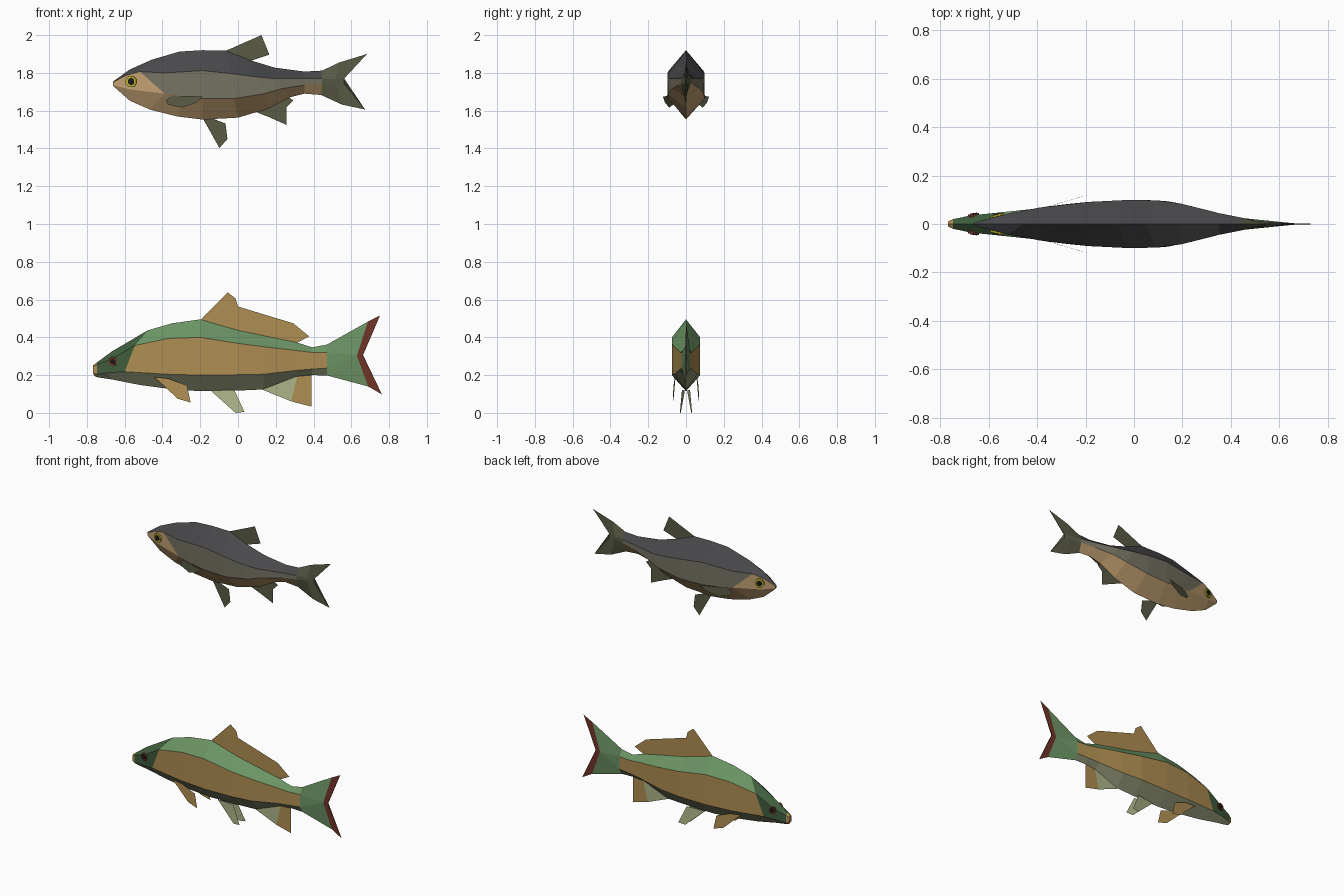
import bpy, math


def mat(name, r, g, b):
    m = bpy.data.materials.new(name)
    m.diffuse_color = (r, g, b, 1)
    return m


BROWN = mat("brown", .43, .27, .085)
GREEN = mat("green", .15, .30, .13)
DARK_GREEN = mat("dark_green", .05, .11, .045)
SAGE = mat("sage", .27, .29, .17)
PALE = mat("pale_sage", .42, .46, .25)
RED = mat("dark_red", .16, .035, .022)
SLATE = mat("slate", .065, .065, .07)
GREY = mat("warm_grey", .18, .17, .125)
TAN = mat("tan", .55, .36, .17)
OLIVE = mat("olive", .1, .105, .06)
YELLOW = mat("yellow", .5, .44, .03)
BLACK = mat("black", .01, .01, .01)


def make(name, verts, faces, mats):
    me = bpy.data.meshes.new(name)
    me.from_pydata(verts, [], faces)
    used = list(dict.fromkeys(mats))
    for m in used:
        me.materials.append(m)
    for p, m in zip(me.polygons, mats):
        p.material_index = used.index(m)
    ob = bpy.data.objects.new(name, me)
    bpy.context.collection.objects.link(ob)
    return ob


def interp(table, x):
    for (x0, w0), (x1, w1) in zip(table, table[1:]):
        if x <= x1:
            return w0 + (w1 - w0) * max(0, x - x0) / (x1 - x0)
    return table[-1][1]


def body(name, rows, widths, colour):
    # six-sided loft; each row gives x,z of ridge, upper side, lower side, keel
    verts, faces, mats = [], [], []
    for xt, zt, xa, za, xb, zb, xk, zk in rows:
        wa, wb = interp(widths, xa), interp(widths, xb)
        verts += [(xt, 0, zt), (xa, -wa, za), (xb, -wb, zb),
                  (xk, 0, zk), (xb, wb, zb), (xa, wa, za)]
    for s in range(len(rows) - 1):
        for k in range(6):
            a, b = s * 6 + k, s * 6 + (k + 1) % 6
            faces.append((a, b, b + 6, a + 6))
            mats.append(colour(s, min(k, 5 - k)))
    n = len(verts)
    faces += [tuple(range(5, -1, -1)), tuple(range(n - 6, n))]
    mats += [mats[0], mats[-1]]
    return make(name, verts, faces, mats)


def fin(name, pts, m, y0=0, y1=0):
    # flat blade; paired fins splay from y0 at the root to y1 at the tip
    far = max(math.dist(p, pts[0]) for p in pts)
    for side, s in (("right", -1), ("left", 1)) if y1 else (("", 0),):
        verts = [(x, s * (y0 + (y1 - y0) * math.dist((x, z), pts[0]) / far), z)
                 for x, z in pts]
        make(f"{name}_{side}".rstrip("_"), verts, [tuple(range(len(pts)))], [m])


def eye(name, x, y, z, r, ring, pupil, yaw):
    for s in (-1, 1):
        for part, rad, d, m in (("ring", r, 0, ring), ("pupil", r * .6, .003, pupil)):
            bpy.ops.mesh.primitive_cylinder_add(
                vertices=10, radius=rad, depth=.014, location=(x, s * (y + d), z),
                rotation=(math.pi / 2, 0, s * yaw))
            ob = bpy.context.object
            ob.name = f"{name}_{part}"
            ob.data.materials.append(m)


# Lower fish: body with tail
def lower_colour(s, band):
    if s == 0:
        return BROWN
    if s == 11:
        return RED
    if s == 10:
        return GREEN
    if s < 3:
        return SAGE if band == 2 else DARK_GREEN
    return (GREEN, BROWN, SAGE)[band]


body("lower_fish_body", [
    (-.768, .251, -.768, .245, -.768, .21, -.757, .193),
    (-.747, .267, -.747, .255, -.747, .205, -.741, .188),
    (-.668, .325, -.668, .285, -.69, .212, -.668, .177),
    (-.478, .437, -.546, .357, -.60, .218, -.52, .148),
    (-.35, .474, -.37, .394, -.38, .205, -.35, .125),
    (-.2, .495, -.2, .40, -.2, .20, -.2, .115),
    (0, .437, 0, .368, 0, .202, 0, .118),
    (.155, .405, .155, .348, .14, .205, .13, .124),
    (.31, .373, .31, .33, .31, .225, .31, .193),
    (.393, .347, .393, .32, .393, .232, .393, .2),
    (.472, .362, .472, .32, .472, .237, .472, .198),
    (.689, .484, .63, .306, .63, .302, .689, .14),
    (.752, .516, .662, .306, .662, .302, .762, .098)],
    [(-.77, .01), (-.747, .02), (-.67, .036), (-.57, .046), (-.38, .066), (-.2, .075),
     (0, .075), (.155, .06), (.31, .038), (.393, .029), (.472, .022), (.63, .004), (.7, .002)],
    lower_colour)

# Lower fish: fins and eyes
fin("lower_fish_dorsal_fin", [(-.2, .49), (-.055, .638), (-.013, .606), (0, .563),
                              (.293, .474), (.377, .405), (.31, .37), (0, .43)], BROWN)
fin("lower_fish_anal_fin_front", [(.124, .125), (.314, .195), (.282, .061)], PALE)
fin("lower_fish_anal_fin_rear", [(.314, .195), (.388, .2), (.388, .034), (.282, .061)], BROWN)
fin("lower_fish_pelvic_fin", [(-.145, .118), (-.02, .122), (.034, .005), (-.013, 0)],
    PALE, .006, .032)
fin("lower_fish_pectoral_fin", [(-.446, .19), (-.37, .182), (-.27, .145), (-.251, .055),
                                (-.32, .075), (-.41, .16)], BROWN, .055, .07)
eye("lower_fish_eye", -.662, .035, .272, .024, RED, BLACK, .15)


# Upper fish: body with tail
def upper_colour(s, band):
    if s >= 9:
        return OLIVE
    if band == 1 and s < 2:
        return TAN
    return (SLATE, GREY, TAN)[band]


body("upper_fish_body", [
    (-.662, 1.754, -.662, 1.75, -.662, 1.735, -.66, 1.73),
    (-.573, 1.818, -.594, 1.786, -.573, 1.712, -.573, 1.653),
    (-.456, 1.87, -.52, 1.807, -.388, 1.69, -.467, 1.606),
    (-.309, 1.913, -.388, 1.80, -.28, 1.675, -.32, 1.569),
    (-.187, 1.92, -.187, 1.812, -.187, 1.664, -.187, 1.553),
    (-.066, 1.918, -.034, 1.796, -.02, 1.664, 0, 1.563),
    (.055, 1.87, .087, 1.78, .14, 1.69, .156, 1.61),
    (.193, 1.828, .193, 1.77, .235, 1.717, .272, 1.67),
    (.351, 1.807, .351, 1.77, .351, 1.735, .351, 1.69),
    (.446, 1.812, .446, 1.77, .446, 1.743, .44, 1.683),
    (.536, 1.855, .515, 1.768, .515, 1.748, .551, 1.632),
    (.683, 1.90, .562, 1.77, .562, 1.742, .673, 1.606)],
    [(-.662, .006), (-.5, .048), (-.39, .068), (-.3, .08), (-.15, .095), (0, .1),
     (.12, .097), (.2, .083), (.3, .058), (.38, .037), (.45, .025), (.562, .003)],
    upper_colour)

# Upper fish: fins and eyes
fin("upper_fish_dorsal_fin", [(-.08, 1.91), (.124, 2.0), (.166, 1.897), (.055, 1.86)], OLIVE)
fin("upper_fish_anal_fin", [(.09, 1.595), (.245, 1.69), (.293, 1.654), (.256, 1.617),
                            (.256, 1.525), (.166, 1.565)], OLIVE)
fin("upper_fish_pelvic_fin", [(-.187, 1.56), (-.14, 1.56), (-.066, 1.532), (-.056, 1.45),
                              (-.098, 1.402)], OLIVE)
fin("upper_fish_pectoral_fin", [(-.383, 1.654), (-.35, 1.68), (-.187, 1.675), (-.22, 1.643),
                                (-.3, 1.616), (-.37, 1.632)], OLIVE, .06, .122)
eye("upper_fish_eye", -.565, .033, 1.754, .03, YELLOW, BLACK, .25)
